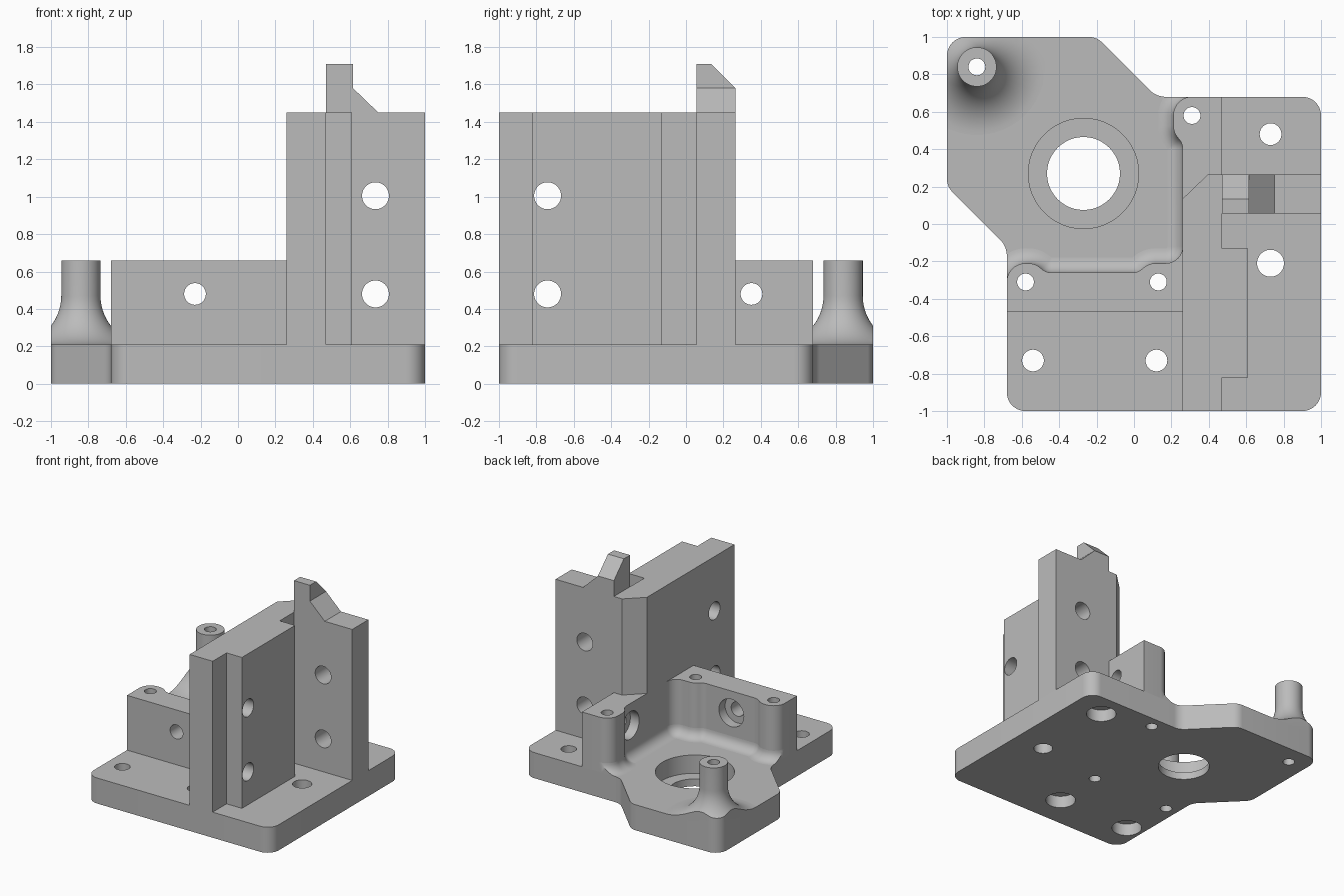
import bpy, bmesh, math
from mathutils import Vector

cube = bpy.data.objects.get("Cube")
if cube:
    bpy.data.objects.remove(cube, do_unlink=True)

grey = bpy.data.materials.new("plain grey")
grey.use_nodes = True
COLOUR = (0.5, 0.5, 0.5, 1)
grey.diffuse_color = COLOUR
grey.node_tree.nodes["Principled BSDF"].inputs["Base Color"].default_value = COLOUR

BASE, LOW, TALL, TIP = 0.21, 0.66, 1.45, 1.71
AXES = {"x": lambda a, b, h: (h, a, b),
        "y": lambda a, b, h: (a, h, b),
        "z": lambda a, b, h: (a, b, h)}


def finish(name, bm):
    bmesh.ops.recalc_face_normals(bm, faces=bm.faces)
    mesh = bpy.data.meshes.new(name)
    bm.to_mesh(mesh)
    bm.free()
    mesh.materials.append(grey)
    ob = bpy.data.objects.new(name, mesh)
    bpy.context.collection.objects.link(ob)
    return ob


def loft(name, rings, closed=False):
    """Skin a row of equal point rings; cap the ends unless closed."""
    bm = bmesh.new()
    rows = [[bm.verts.new(p) for p in ring] for ring in rings]
    pairs = list(zip(rows, rows[1:])) + ([(rows[-1], rows[0])] if closed else [])
    for a, b in pairs:
        for i in range(len(a)):
            j = (i + 1) % len(a)
            bm.faces.new((a[i], a[j], b[j], b[i]))
    if not closed:
        bm.faces.new(rows[0])
        bm.faces.new(rows[-1])
    return finish(name, bm)


def prism(name, pts, lo, hi, axis="z"):
    return loft(name, [[AXES[axis](a, b, h) for a, b in pts] for h in (lo, hi)])


def circle(a, b, r, n=48):
    return [(a + r * math.cos(t * math.tau / n), b + r * math.sin(t * math.tau / n))
            for t in range(n)]


def rounded(corners, is_open=False, steps=10):
    """Replace each (x, y, radius) corner with a tangent arc."""
    out, n = [], len(corners)
    for i, (x, y, r) in enumerate(corners):
        p = Vector((x, y))
        if r == 0 or (is_open and i in (0, n - 1)):
            out.append((x, y))
            continue
        u = (Vector(corners[i - 1][:2]) - p).normalized()
        v = (Vector(corners[(i + 1) % n][:2]) - p).normalized()
        half = u.angle(v) / 2
        centre = p + (u + v).normalized() * r / math.sin(half)
        start = p + u * r / math.tan(half) - centre
        end = p + v * r / math.tan(half) - centre
        sweep = start.angle_signed(end)
        for k in range(steps + 1):
            t = -sweep * k / steps
            c, s = math.cos(t), math.sin(t)
            out.append((centre.x + start.x * c - start.y * s,
                        centre.y + start.x * s + start.y * c))
    return out


def boolean(ob, tool, mode="DIFFERENCE"):
    tool.hide_render = True
    mod = ob.modifiers.new("cut", "BOOLEAN")
    mod.operation, mod.solver, mod.object = mode, "EXACT", tool
    bpy.context.view_layer.objects.active = ob
    bpy.ops.object.modifier_apply(modifier=mod.name)
    bpy.data.objects.remove(tool, do_unlink=True)


def drill(ob, a, b, r, lo, hi, axis="z"):
    boolean(ob, prism("cutter", circle(a, b, r), lo, hi, axis))


# Base plate with rounded outline
outline = rounded([(-.68, -1, .1), (1, -1, .1), (1, .68, .1), (.12, .68, .12),
                   (-.2, 1, .1), (-1, 1, .1), (-1, .2, .1), (-.68, -.12, .12)])
plate = prism("base_plate", outline, 0, BASE)

# Plate holes: mounting holes with pockets below, pin holes, central bore
SCREW, BOLT, PIN, SINK = .058, .072, .045, .113
POST = (-.84, .84)
pins = [(-.58, -.31), (.13, -.31), (.31, .58)]
for x, y in [(-.54, -.73), (.12, -.73), (.73, .48)]:
    drill(plate, x, y, SCREW, -1, 1)
    drill(plate, x, y, SINK, -1, .1)
drill(plate, .73, -.21, BOLT, -1, 1)
for x, y in pins + [POST]:
    drill(plate, x, y, PIN, -1, 1)
drill(plate, -.27, .27, .195, -1, 1)
drill(plate, -.27, .27, .295, .06, 1)

# Low wall wrapping two sides of the pocket, with bulges round the pin holes
contour = rounded([(-.68, -.47, 0), (-.68, -.21, .1), (-.53, -.21, .1),
                   (-.47, -.26, .08), (.02, -.26, .08), (.08, -.21, .1),
                   (.26, -.21, .09), (.26, .43, .08), (.21, .49, .1),
                   (.21, .68, .1), (.47, .68, 0)], is_open=True)
low_wall = prism("low_wall", contour + [(.47, .15), (.3, .15), (.3, -.47)], BASE, LOW)
for x, y in pins:
    drill(low_wall, x, y, PIN, 0, 1)
drill(low_wall, -.23, .48, SCREW, -1, 0, "y")
drill(low_wall, -.23, .48, SINK, -.34, 0, "y")
drill(low_wall, .35, .48, SCREW, 0, 1, "x")
drill(low_wall, .35, .48, SINK, 0, .34, "x")

# Hollow fillet along the foot of the low wall, trimmed to the plate
R = .08
section = [(-.02, BASE), (-.02, BASE + R)]
section += [(R - R * math.cos(t * math.pi / 16), BASE + R - R * math.sin(t * math.pi / 16))
            for t in range(9)]
path = [Vector(p) for p in contour[1:-1]]
rings = []
for i, p in enumerate(path):
    d = (path[min(i + 1, len(path) - 1)] - path[max(i - 1, 0)]).normalized()
    n = Vector((-d.y, d.x))
    rings.append([(p.x + n.x * w, p.y + n.y * w, z) for w, z in section])
foot = loft("wall_fillet", rings)
boolean(foot, prism("trim", outline, -1, 2), "INTERSECT")

# Round post with a flared foot, trimmed to the plate
F, PR = .26, .105
profile = [(PR + F - F * math.sin(t * math.pi / 32), BASE + F - F * math.cos(t * math.pi / 32))
           for t in range(17)] + [(PR, LOW)]
post = loft("corner_post", [[(x, y, z) for x, y in circle(*POST, r)] for r, z in profile])
boolean(post, prism("trim", outline, -1, 2), "INTERSECT")
drill(post, *POST, PIN, 0, 1)

# Tall angled wall with a thicker pad and a chamfered corner
tall = prism("tall_wall", [(.26, -1), (.47, -1), (.47, -.82), (.61, -.82), (.61, -.13),
                           (.47, -.13), (.47, .055), (1, .055), (1, .265), (.395, .265),
                           (.26, .135)], BASE, TALL)
for z in (.48, 1.005):
    drill(tall, -.74, z, BOLT, 0, .9, "x")
    drill(tall, .735, z, BOLT, -.05, .5, "y")

# Pointed tab and its sloping buttress on top
prism("top_tab", [(.055, TALL), (.265, TALL), (.265, 1.58), (.135, TIP), (.055, TIP)],
      .47, .615, "x")
prism("tab_buttress", [(.615, TALL), (.75, TALL), (.615, 1.58)], .055, .265, "y")

# Smooth the curved surfaces and keep edges crisp
for ob in bpy.context.collection.objects:
    if ob.type == "MESH" and grey.name in ob.data.materials:
        bpy.ops.object.select_all(action="DESELECT")
        ob.select_set(True)
        bpy.context.view_layer.objects.active = ob
        bpy.ops.object.shade_smooth_by_angle(angle=math.radians(30))
